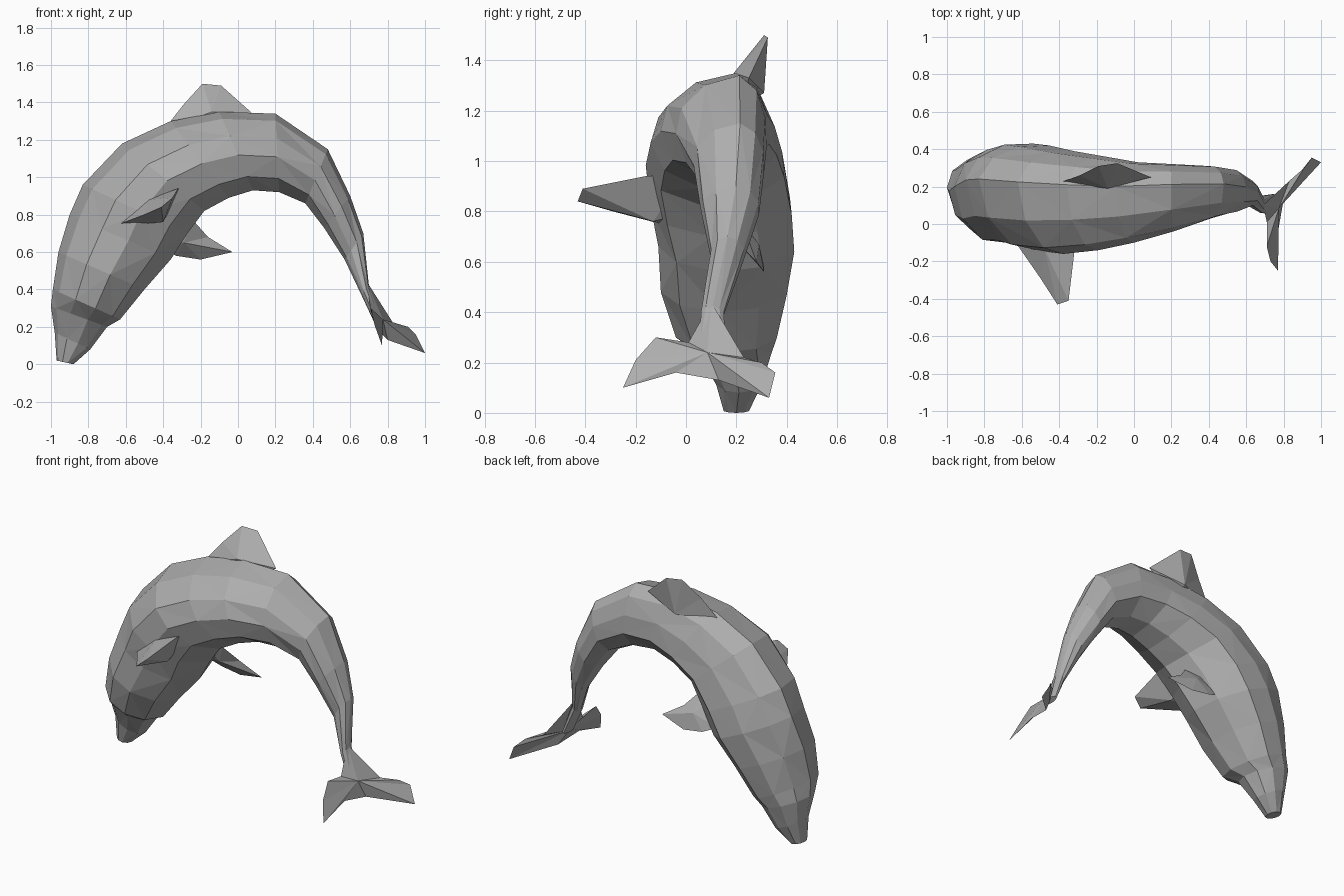
import bpy, bmesh
from math import sin, cos, pi
from mathutils import Vector

if "Cube" in bpy.data.objects:
    bpy.data.objects.remove(bpy.data.objects["Cube"])

grey = bpy.data.materials.new("dolphin_grey")
grey.use_nodes = True
grey.diffuse_color = (0.42, 0.42, 0.42, 1)
grey.node_tree.nodes["Principled BSDF"].inputs["Base Color"].default_value = (0.42, 0.42, 0.42, 1)

# Cross-section of the leaning trunk: height, side
LEANING = [(1, .4), (.82, -.35), (.38, -.88), (-.1, -1), (-.65, -.78),
           (-1, -.15), (-.85, .5), (-.35, 1), (.2, .97), (.72, .78)]


def finish(bm, name):
    bmesh.ops.recalc_face_normals(bm, faces=bm.faces)
    mesh = bpy.data.meshes.new(name)
    bm.to_mesh(mesh)
    bm.free()
    mesh.materials.append(grey)
    obj = bpy.data.objects.new(name, mesh)
    bpy.context.collection.objects.link(obj)
    return obj


def section(lean):
    """Ring blended between a plain oval and the leaning trunk section."""
    count = len(LEANING)
    for i, (up, side) in enumerate(LEANING):
        a = 2 * pi * i / count
        yield (cos(a) * (1 - lean) + up * lean,
               -1.05 * sin(a) * (1 - lean) + side * lean)


def loft(name, stations):
    """Faceted skin through rings: back x, z, belly x, z, y low, y high, lean."""
    bm = bmesh.new()
    rings = []
    for bx, bz, vx, vz, y0, y1, lean in stations:
        rings.append([bm.verts.new((
            (bx + vx) / 2 + up * (bx - vx) / 2,
            (y0 + y1) / 2 + side * (y1 - y0) / 2,
            (bz + vz) / 2 + up * (bz - vz) / 2)) for up, side in section(lean)])
    sides = len(LEANING)
    for r, (low, high) in enumerate(zip(rings, rings[1:])):
        for i in range(sides):
            j = (i + 1) % sides
            a, b, c, d = low[i], low[j], high[j], high[i]
            # alternate the diagonals for an irregular faceted look
            tris = ((a, b, c), (a, c, d)) if (r + i) % 2 else ((a, b, d), (b, c, d))
            for t in tris:
                bm.faces.new(t)
    bm.faces.new(rings[0])
    bm.faces.new(rings[-1])
    return finish(bm, name)


def fin(name, outline, ridge, thick):
    """Thin blade: an outline fanned to a ridge point on each side."""
    bm = bmesh.new()
    edge = [bm.verts.new(p) for p in outline]
    for sign in (1, -1):
        top = bm.verts.new(Vector(ridge) + sign * Vector(thick))
        for i, v in enumerate(edge):
            bm.faces.new((v, edge[(i + 1) % len(edge)], top))
    return finish(bm, name)


# Beak, head, leaping body and tail stock
loft("body", [
    (-.97, .02, -.88, .00, .15, .25, 0),
    (-.98, .17, -.79, .08, .12, .30, 0),
    (-1.0, .31, -.70, .20, .05, .34, 0),
    (-.99, .40, -.63, .24, -.04, .36, .2),
    (-.96, .60, -.50, .40, -.10, .40, .5),
    (-.90, .80, -.36, .56, -.11, .43, .7),
    (-.83, .96, -.27, .70, -.14, .42, .9),
    (-.62, 1.18, -.18, .82, -.16, .39, 1),
    (-.36, 1.30, -.05, .89, -.14, .36, 1),
    (-.10, 1.35, .08, .93, -.10, .33, 1),
    (.20, 1.34, .22, .92, -.04, .32, 1),
    (.48, 1.15, .36, .86, .03, .31, .8),
    (.60, .90, .46, .73, .06, .29, .5),
    (.67, .70, .57, .56, .10, .23, 0),
    (.70, .42, .66, .37, .06, .15, 0),
    (.76, .24, .73, .22, .05, .16, 0),
])

# Fin on the back, leaning with the body
fin("dorsal_fin",
    [(-.40, .22, 1.25), (-.29, .26, 1.39), (-.19, .31, 1.5), (-.09, .325, 1.49),
     (.09, .25, 1.33), (-.1, .22, 1.22)],
    (-.14, .25, 1.31), (0, .06, -.04))

# Side flippers
fin("right_flipper",
    [(-.66, -.06, .74), (-.50, -.29, .80), (-.41, -.43, .84), (-.35, -.41, .89),
     (-.32, -.16, .94), (-.30, 0, .95), (-.40, .03, .80)],
    (-.44, -.13, .82), (-.04, 0, .06))
fin("left_flipper",
    [(-.42, .29, .62), (-.33, .31, .58), (-.20, .31, .56), (-.03, .28, .60),
     (-.16, .25, .68), (-.24, .19, .77), (-.42, .19, .80)],
    (-.27, .26, .66), (.02, .03, .01))

# Tail flukes
fin("tail_flukes",
    [(.69, .10, .44), (.71, .01, .28), (.71, -.12, .30), (.73, -.20, .21),
     (.77, -.25, .10), (.77, -.04, .16), (.80, .13, .13), (1.0, .33, .06),
     (.95, .355, .16), (.91, .30, .20), (.83, .23, .22)],
    (.76, .09, .23), (.015, -.005, .01))
